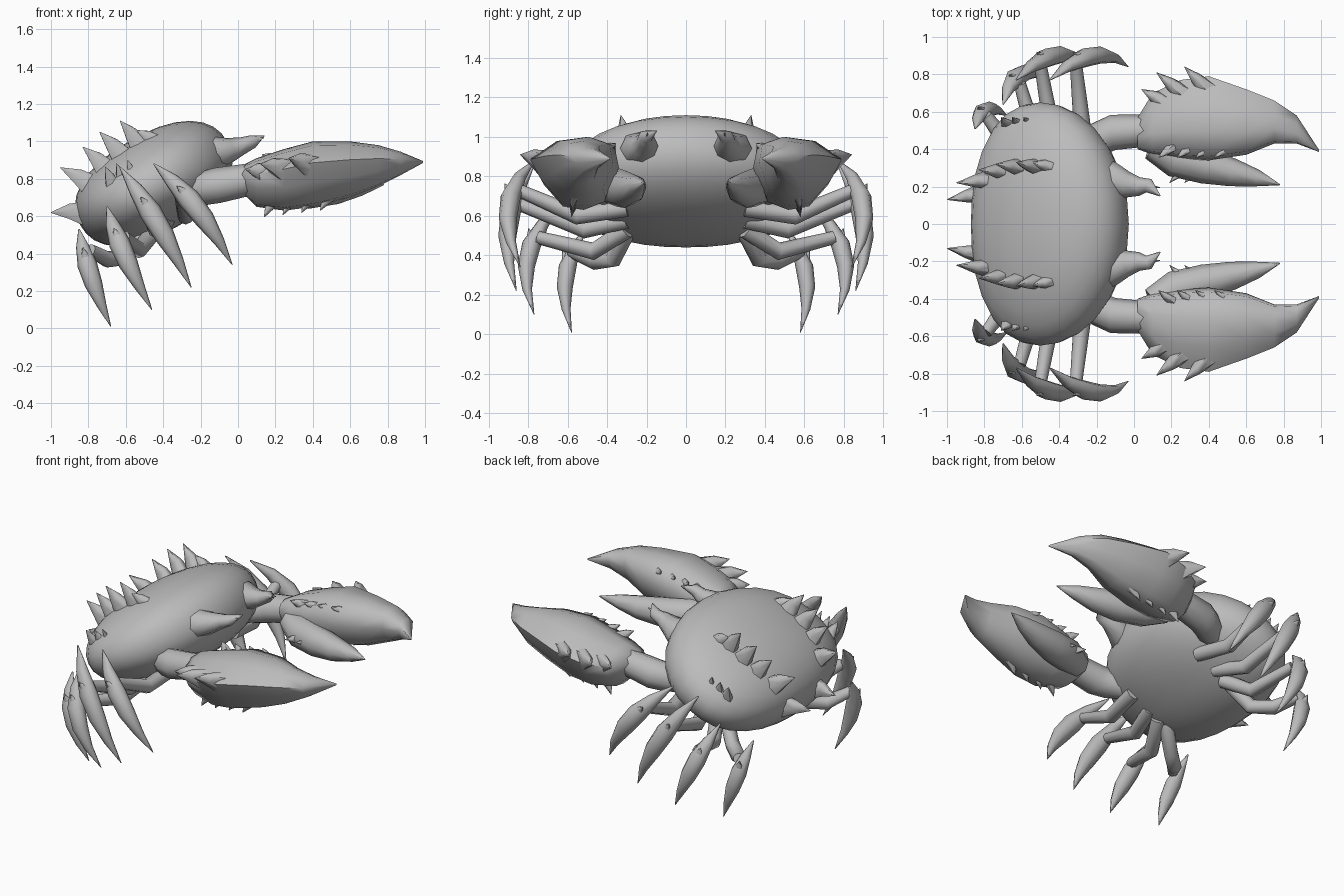
import bpy, bmesh, math
from mathutils import Vector, Matrix

if "Cube" in bpy.data.objects:
    bpy.data.objects.remove(bpy.data.objects["Cube"])

grey = bpy.data.materials.new("shell grey")
grey.use_nodes = True
GREY = (0.5, 0.5, 0.5, 1)
grey.diffuse_color = GREY
grey.node_tree.nodes["Principled BSDF"].inputs["Base Color"].default_value = GREY


def finish(name, bm, mirror=True, angle=65):
    """Turn a bmesh into a shaded object, mirrored to the other side."""
    bmesh.ops.recalc_face_normals(bm, faces=bm.faces)
    mesh = bpy.data.meshes.new(name)
    bm.to_mesh(mesh)
    bm.free()
    mesh.materials.append(grey)
    ob = bpy.data.objects.new(name, mesh)
    bpy.context.collection.objects.link(ob)
    if mirror:
        mod = ob.modifiers.new("mirror", "MIRROR")
        mod.use_axis = (False, True, False)
        mod.use_mirror_merge = False
    bpy.ops.object.select_all(action="DESELECT")
    ob.select_set(True)
    bpy.context.view_layer.objects.active = ob
    bpy.ops.object.shade_smooth_by_angle(angle=math.radians(angle))
    return ob


def skin(bm, rings):
    """Bridge rings of points and cap both ends."""
    loops = [[bm.verts.new(p) for p in ring] for ring in rings]
    n = len(loops[0])
    for a, b in zip(loops, loops[1:]):
        for i in range(n):
            j = (i + 1) % n
            bm.faces.new((a[i], a[j], b[j], b[i]))
    bm.faces.new(loops[0])
    bm.faces.new(loops[-1][::-1])


def tube(bm, path, radii, sides=6, flat=1.0, side=(0, 1, 0)):
    """Sweep an ellipse along a path; flat scales the width toward side."""
    pts = [Vector(p) for p in path]
    rings = []
    for i, p in enumerate(pts):
        t = (pts[min(i + 1, len(pts) - 1)] - pts[max(i - 1, 0)]).normalized()
        u = Vector(side)
        u = (u - t * u.dot(t)).normalized()
        v = t.cross(u)
        r = radii[i]
        angles = [math.tau * k / sides for k in range(sides)]
        rings.append([p + u * r * flat * math.cos(a) + v * r * math.sin(a) for a in angles])
    skin(bm, rings)


def spike(bm, base, tip, r, flat=0.7):
    """Broad-based thorn that bends slightly on its way to the tip."""
    b, t = Vector(base), Vector(tip)
    mid = b.lerp(t, 0.55) + Vector((0, 0, 0.05 * (t - b).length))
    tube(bm, [b, mid, t], [r, r * 0.55, 0.002], 6, flat)


# Shell: flattened ball with swept-back sides, tilted up toward the face
bm = bmesh.new()
bmesh.ops.create_uvsphere(bm, u_segments=28, v_segments=16, radius=1)
for v in bm.verts:
    x, y, z = v.co
    k = ((abs(x) ** 2.3 + abs(z) ** 2.3) ** (2.1 / 2.3) + abs(y) ** 2.1) ** (-1 / 2.1)
    v.co = Vector((x * k * 0.452 - 0.06 * y * y, y * k * 0.65, z * k * 0.262))
bm.transform(Matrix.Translation((-0.45, 0, 0.775)) @ Matrix.Rotation(math.radians(-30), 4, "Y"))
finish("shell", bm, mirror=False)

# Thorn rows on the back of the shell
bm = bmesh.new()
for base, tip, r in [
    ((-0.42, 0.3, 0.97), (-0.55, 0.33, 1.06), 0.07),
    ((-0.50, 0.3, 0.94), (-0.63, 0.33, 1.11), 0.075),
    ((-0.59, 0.3, 0.88), (-0.74, 0.32, 1.05), 0.08),
    ((-0.67, 0.28, 0.81), (-0.83, 0.29, 0.97), 0.08),
    ((-0.74, 0.24, 0.73), (-0.95, 0.22, 0.86), 0.085),
    ((-0.78, 0.17, 0.61), (-1.0, 0.13, 0.62), 0.085),
]:
    spike(bm, base, tip, r)
for x in (-0.54, -0.6, -0.66):
    spike(bm, (x, 0.52, 0.74), (x - 0.05, 0.57, 0.9 + 0.3 * (x + 0.54)), 0.05)
finish("shell_thorns", bm)

# Eye horns on the brow
bm = bmesh.new()
tube(bm, [(-0.22, 0.25, 0.91), (-0.12, 0.235, 0.94), (-0.04, 0.21, 0.955), (0.03, 0.2, 0.98),
          (0.08, 0.205, 1.0), (0.14, 0.15, 1.03)],
     [0.09, 0.09, 0.065, 0.045, 0.035, 0.003], 8, 1.1)
spike(bm, (0.04, 0.205, 0.98), (0.14, 0.195, 1.02), 0.03)
finish("eye_horns", bm)

# Arms
bm = bmesh.new()
tube(bm, [(-0.34, 0.36, 0.72), (-0.18, 0.46, 0.75), (-0.11, 0.49, 0.765), (0.08, 0.5, 0.8)],
     [0.07, 0.09, 0.095, 0.085], 8)
finish("arms", bm)

# Claw hands: angular section fitted between width and height limits
SECTION = [(-0.9, 0.75), (-0.3, 1), (0.4, 0.88), (1, 0.35), (0.75, -0.25), (0.3, -0.9), (-0.2, -1), (-0.7, -0.75), (-1, 0.1)]


def box_ring(x, y0, y1, z0, z1):
    yc, zc, hy, hz = (y0 + y1) / 2, (z0 + z1) / 2, (y1 - y0) / 2, (z1 - z0) / 2
    return [(x, yc + u * hy, zc + w * hz) for u, w in SECTION]


bm = bmesh.new()
skin(bm, [box_ring(*s) for s in [
    (0.02, 0.40, 0.57, 0.73, 0.87),
    (0.10, 0.37, 0.70, 0.65, 0.91),
    (0.25, 0.35, 0.77, 0.63, 0.96),
    (0.40, 0.34, 0.79, 0.65, 1.0),
    (0.60, 0.37, 0.72, 0.70, 1.0),
    (0.75, 0.43, 0.66, 0.76, 0.98),
    (0.87, 0.43, 0.58, 0.82, 0.945),
    (0.99, 0.385, 0.395, 0.885, 0.895),
]])
finish("claw_hands", bm)

# Movable claw fingers
bm = bmesh.new()
tube(bm, [(0.1, 0.42, 0.76), (0.22, 0.35, 0.745), (0.38, 0.31, 0.735), (0.53, 0.275, 0.74),
          (0.66, 0.245, 0.755), (0.78, 0.21, 0.77)],
     [0.08, 0.1, 0.095, 0.075, 0.045, 0.003], 8)
finish("claw_fingers", bm)

# Claw thorns: outer edge, keel underneath, inner ridge
bm = bmesh.new()
for base, tip in [
    ((0.18, 0.64, 0.82), (0.04, 0.72, 0.85)),
    ((0.27, 0.69, 0.84), (0.12, 0.81, 0.88)),
    ((0.4, 0.71, 0.86), (0.27, 0.84, 0.91)),
]:
    spike(bm, base, tip, 0.08)
for i in range(4):
    x = 0.2 + 0.1 * i
    spike(bm, (x, 0.56, 0.7 + 0.008 * i), (x - 0.06, 0.58, 0.595 + 0.012 * i), 0.05)
    spike(bm, (x, 0.41, 0.89 + 0.01 * i), (x - 0.07, 0.355, 0.93 + 0.012 * i), 0.045)
for x in (0.28, 0.36, 0.46):
    spike(bm, (x, 0.31, 0.73), (x - 0.09, 0.22, 0.74), 0.05)
finish("claw_thorns", bm)

# Walking legs: jointed limb, then blade given as top, bulge and tip
LEGS = [
    ([(-0.25, 0.3, 0.64), (-0.28, 0.55, 0.6), (-0.31, 0.85, 0.73)],
     (-0.45, 0.77, 0.88), (-0.22, 0.9, 0.64), (-0.03, 0.84, 0.34), 0.06),
    ([(-0.38, 0.3, 0.58), (-0.44, 0.51, 0.53), (-0.5, 0.85, 0.66)],
     (-0.63, 0.77, 0.86), (-0.43, 0.9, 0.56), (-0.25, 0.86, 0.22), 0.06),
    ([(-0.44, 0.3, 0.53), (-0.53, 0.47, 0.42), (-0.61, 0.75, 0.49)],
     (-0.70, 0.64, 0.65), (-0.61, 0.8, 0.4), (-0.46, 0.77, 0.1), 0.057),
    ([(-0.5, 0.3, 0.52), (-0.6, 0.37, 0.38), (-0.7, 0.46, 0.37), (-0.79, 0.58, 0.42)],
     (-0.85, 0.51, 0.53), (-0.79, 0.61, 0.29), (-0.68, 0.58, 0.01), 0.053),
]
for n, (limb, top, bulge, tip, r) in enumerate(LEGS, 1):
    bm = bmesh.new()
    tube(bm, limb, [0.045] * (len(limb) - 1) + [0.033], 8, side=(1, 0, 0))
    finish(f"leg_{n}_limbs", bm)

    bm = bmesh.new()
    a, b, c = Vector(top), Vector(bulge), Vector(tip)
    control = b * 2 - (a + c) / 2
    path = [a * (1 - t) ** 2 + control * 2 * t * (1 - t) + c * t * t for t in (0, 0.2, 0.4, 0.6, 0.8, 1)]
    tube(bm, path, [0.004, r * 0.65, r, r * 0.9, r * 0.5, 0.002], 8, 0.85)
    # Thorn lying along the outer edge of the blade
    lean = (path[1] - path[2]).normalized() * 0.1 + Vector((0, 0.06, 0))
    spike(bm, path[2], path[2] + lean, r * 0.7)
    finish(f"leg_{n}_blades", bm)
